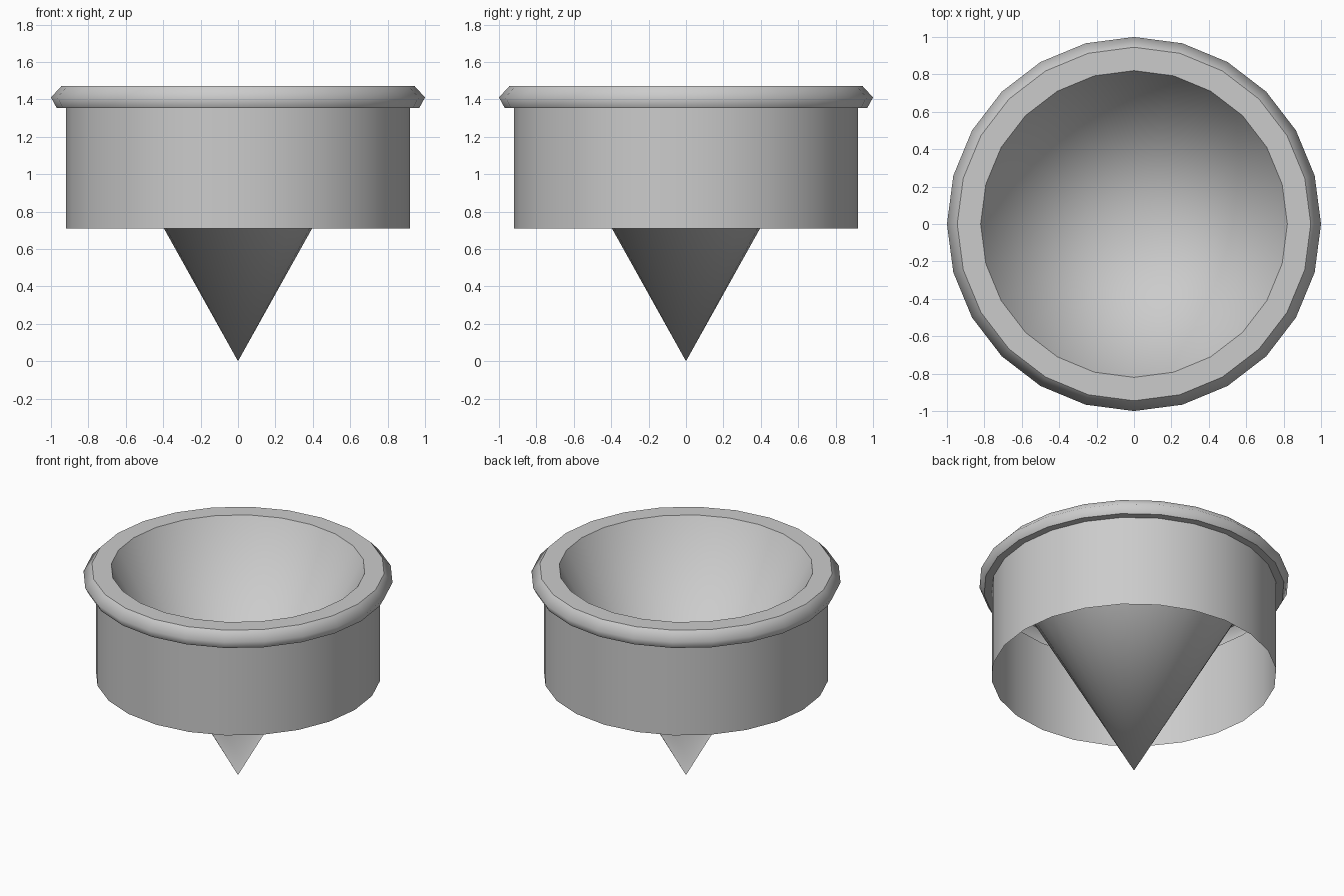
import bpy
import math

if "Cube" in bpy.data.objects:
    bpy.data.objects.remove(bpy.data.objects["Cube"])

SIDES = 24


def lathe(name, profile, sharp_rings=()):
    """Revolve (radius, z) points about z; radius 0 becomes a single tip vertex."""
    verts, rings, faces = [], [], []
    for r, z in profile:
        start = len(verts)
        if r == 0:
            verts.append((0, 0, z))
            rings.append([start] * SIDES)
        else:
            for i in range(SIDES):
                a = 2 * math.pi * i / SIDES
                verts.append((r * math.cos(a), r * math.sin(a), z))
            rings.append(list(range(start, start + SIDES)))
    for low, high in zip(rings, rings[1:]):
        for i in range(SIDES):
            j = (i + 1) % SIDES
            loop = [low[i], low[j], high[j], high[i]]
            faces.append(list(dict.fromkeys(loop)))
    mesh = bpy.data.meshes.new(name)
    mesh.from_pydata(verts, [], faces)
    for p in mesh.polygons:
        p.use_smooth = True
    sharp = [set(rings[k]) for k in sharp_rings]
    for e in mesh.edges:
        if any(e.vertices[0] in s and e.vertices[1] in s for s in sharp):
            e.use_edge_sharp = True
    mesh.update()
    obj = bpy.data.objects.new(name, mesh)
    bpy.context.collection.objects.link(obj)
    return obj


# Hollow cone funnel, open at the top
lathe("funnel_cone", [(0, 0), (0.82, 1.47)])

# Thin open sleeve hanging around the cone
lathe("outer_sleeve", [(0.92, 0.71), (0.92, 1.355)])

# Rounded lip joining sleeve and cone
lathe("rim", [(0.92, 1.355), (0.97, 1.355), (1.0, 1.41), (0.945, 1.47), (0.82, 1.47)],
      sharp_rings=(1, 3))
